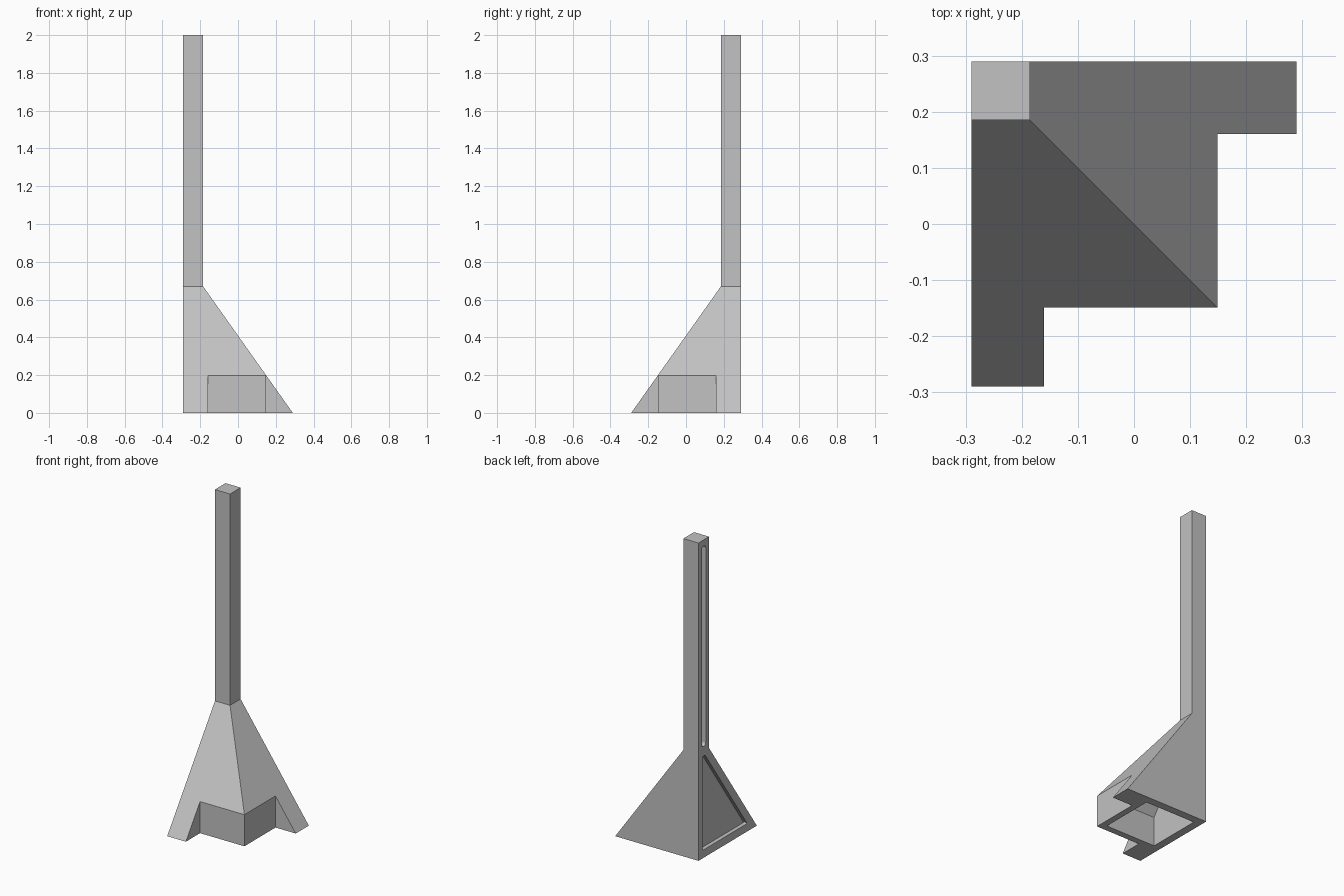
import bpy, bmesh
from mathutils import Vector

cube = bpy.data.objects.get("Cube")
if cube:
    bpy.data.objects.remove(cube, do_unlink=True)

H = 0.29            # half width of the foot
POST = 0.105        # post width
Z_MID, Z_TOP = 0.67, 2.0
STEP = 0.149        # faces of the notched corner
LEG = 0.16          # inner sides of the two legs
SLOPE = (2 * H - POST) / Z_MID

grey = bpy.data.materials.new("plain_grey")
grey.use_nodes = True
grey.diffuse_color = (0.54, 0.54, 0.54, 1)
grey.node_tree.nodes["Principled BSDF"].inputs["Base Color"].default_value = (0.54, 0.54, 0.54, 1)


def finish(bm, name):
    bmesh.ops.recalc_face_normals(bm, faces=bm.faces)
    mesh = bpy.data.meshes.new(name)
    bm.to_mesh(mesh)
    bm.free()
    mesh.materials.append(grey)
    ob = bpy.data.objects.new(name, mesh)
    bpy.context.collection.objects.link(ob)
    return ob


def tower(name, sections, inset=0.0):
    """Stack of square sections (z, width) sharing the back right corner."""
    bm = bmesh.new()
    x0, y0 = -H + inset, H - inset
    rings = [[bm.verts.new((x0 + a * w, y0 - b * w, z))
              for a, b in ((0, 0), (1, 0), (1, 1), (0, 1))] for z, w in sections]
    bm.faces.new(rings[0])
    bm.faces.new(rings[-1])
    for low, high in zip(rings, rings[1:]):
        for i in range(4):
            j = (i + 1) % 4
            bm.faces.new((low[i], low[j], high[j], high[i]))
    return finish(bm, name)


def box(name, lo, hi):
    bm = bmesh.new()
    bmesh.ops.create_cube(bm, size=1)
    lo, hi = Vector(lo), Vector(hi)
    for v in bm.verts:
        v.co = (lo + hi) / 2 + v.co * (hi - lo)
    return finish(bm, name)


def recess(name, outline, radius, depth, mirrored):
    """Rounded prism sunk into a flat back face; outline is (distance from corner, z)."""
    bm = bmesh.new()
    d_out = 0.05
    near = [bm.verts.new((-H - d_out, H - u, z)) for u, z in outline]
    far = [bm.verts.new((-H + depth, H - u, z)) for u, z in outline]
    bm.faces.new(near)
    bm.faces.new(far)
    sides = []
    for i in range(len(outline)):
        j = (i + 1) % len(outline)
        bm.faces.new((near[i], near[j], far[j], far[i]))
        sides.append(bm.edges.get((near[i], far[i])))
    bmesh.ops.bevel(bm, geom=sides, offset=radius, segments=5, profile=0.5, affect='EDGES')
    if mirrored:
        for v in bm.verts:
            v.co = Vector((-v.co.y, -v.co.x, v.co.z))
    return finish(bm, name)


def carve(ob, cutters):
    for c in cutters:
        m = ob.modifiers.new(c.name, 'BOOLEAN')
        m.operation, m.solver, m.object = 'DIFFERENCE', 'EXACT', c
    graph = bpy.context.evaluated_depsgraph_get()
    mesh = bpy.data.meshes.new_from_object(ob.evaluated_get(graph))
    ob.modifiers.clear()
    ob.data = mesh
    for c in cutters:
        bpy.data.objects.remove(c, do_unlink=True)


# Upright square post with a long rounded slot on each back face
post = tower("post", [(Z_MID, POST), (Z_TOP, POST)])
a, b = POST / 2 - 0.02, POST / 2 + 0.02
slot = [(a, 0.70), (b, 0.70), (b, 1.96), (a, 1.96)]
carve(post, [recess("slot_cutter", slot, 0.018, 0.03, m) for m in (False, True)])

# Tapered foot: corner notches leave two legs, each back face has a panel
foot = tower("foot", [(0, 2 * H), (Z_MID, POST)])
edge = 2 * H - 0.06
panel = [(0.04, 0.05), (edge - SLOPE * 0.05, 0.05), (edge - SLOPE * 0.64, 0.64), (0.04, 0.64)]
cutters = [recess("panel_cutter", panel, 0.012, 0.025, m) for m in (False, True)]
cutters.append(box("front_notch", (-LEG, -1, -1), (1, -STEP, 0.4)))
cutters.append(box("side_notch", (STEP, -1, -1), (1, LEG, 0.4)))

# Hollow underside
wall = 0.05
inner = STEP - 0.04 + H - wall
z_bend = (2 * H - 2 * wall - inner) / SLOPE
cutters.append(tower("cavity", [(-0.1, inner), (z_bend, inner),
                                (0.56, 2 * H - 2 * wall - SLOPE * 0.56)], wall))
carve(foot, cutters)
